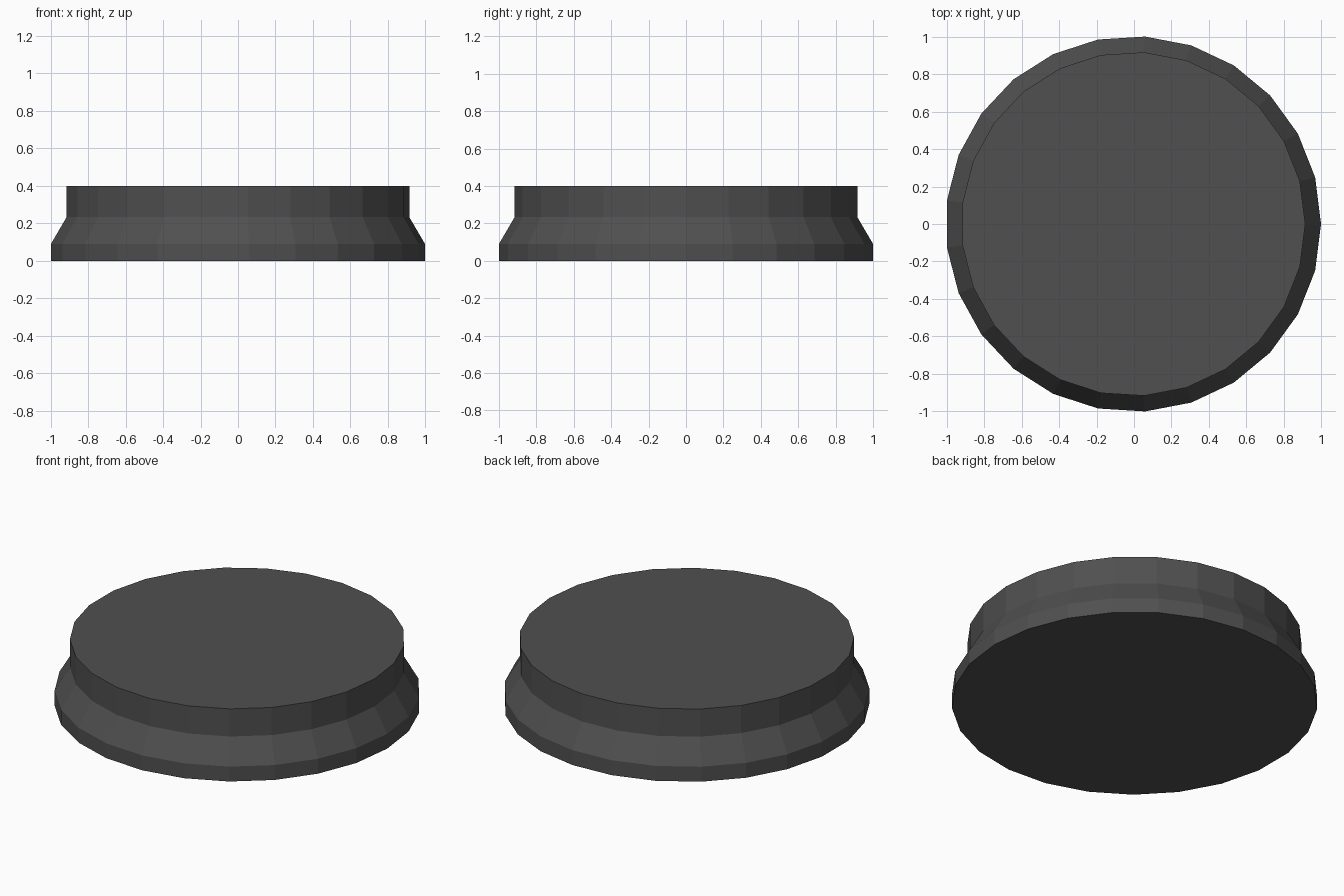
import bpy, bmesh, math

if "Cube" in bpy.data.objects:
    bpy.data.objects.remove(bpy.data.objects["Cube"])

SIDES = 25
# lathe profile: (radius, height)
PROFILE = [(1.002, 0.0), (1.002, 0.09), (0.918, 0.233), (0.918, 0.4)]
X_SHIFT = -0.004  # odd side count: centre the outline on x

mat = bpy.data.materials.new("dark_grey")
mat.diffuse_color = (0.08, 0.08, 0.08, 1)
mat.use_nodes = True
mat.node_tree.nodes["Principled BSDF"].inputs["Base Color"].default_value = mat.diffuse_color

# stepped round cap, lathed from the profile
bm = bmesh.new()
rings = []
for r, z in PROFILE:
    rings.append([bm.verts.new((r * math.cos(2 * math.pi * i / SIDES) + X_SHIFT,
                                r * math.sin(2 * math.pi * i / SIDES), z))
                  for i in range(SIDES)])
for low, high in zip(rings, rings[1:]):
    for i in range(SIDES):
        j = (i + 1) % SIDES
        bm.faces.new((low[i], low[j], high[j], high[i]))

# flat top and bottom
bm.faces.new(rings[-1])
bm.faces.new(rings[0][::-1])

mesh = bpy.data.meshes.new("round_cap")
bm.to_mesh(mesh)
bm.free()
mesh.materials.append(mat)
bpy.context.collection.objects.link(bpy.data.objects.new("round_cap", mesh))
